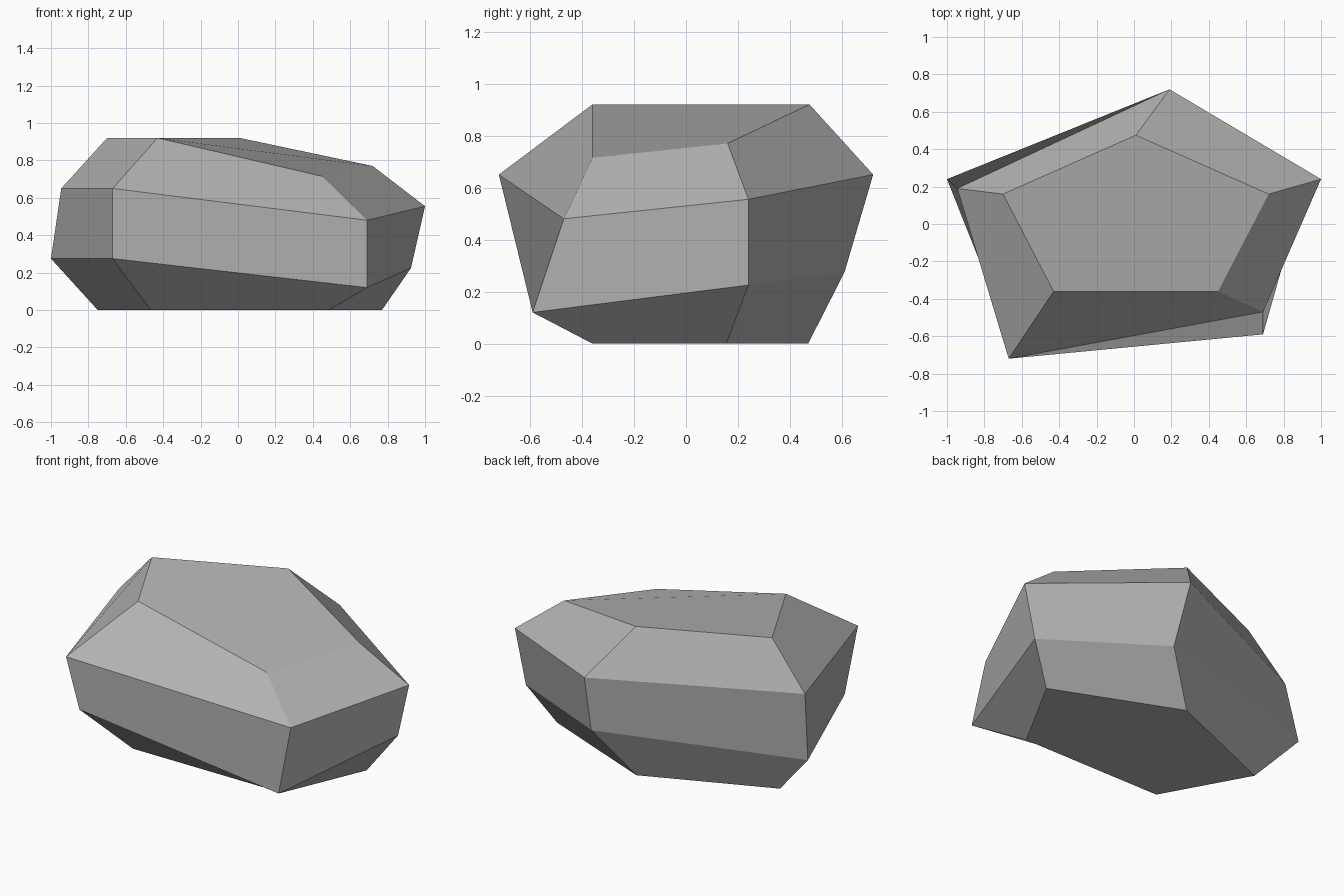
import bpy
import bmesh

old = bpy.data.objects.get("Cube")
if old:
    bpy.data.objects.remove(old, do_unlink=True)

# One flat stone colour
stone = bpy.data.materials.new("stone_grey")
stone.use_nodes = True
colour = (0.45, 0.45, 0.45, 1)
stone.diffuse_color = colour
stone.node_tree.nodes["Principled BSDF"].inputs["Base Color"].default_value = colour

# Five-sided cross-sections, bottom to top, each starting at the left-hand corner
# and running counter-clockwise: side, front, front, side, back
sections = [
    [(-.75, .155, 0), (-.465, -.36, 0), (.485, -.36, 0), (.77, .155, 0), (.01, .47, 0)],
    [(-1, .24, .275), (-.67, -.59, .275), (.69, -.59, .12), (.925, .24, .225), (.22, .61, .275)],
    [(-.945, .19, .65), (-.67, -.72, .65), (.69, -.47, .48), (1, .24, .555), (.19, .72, .65)],
    [(-.70, .16, .92), (-.43, -.36, .92), (.45, -.36, .715), (.72, .16, .77), (.01, .475, .92)],
]

bm = bmesh.new()
rings = [[bm.verts.new(p) for p in section] for section in sections]

# Caps
bm.faces.new(rings[0][::-1])
bm.faces.new(rings[-1])

# Faceted bands joining neighbouring sections
for low, high in zip(rings, rings[1:]):
    for i in range(5):
        j = (i + 1) % 5
        bm.faces.new((low[j], high[j], high[i], low[i]))

mesh = bpy.data.meshes.new("rock")
bm.to_mesh(mesh)
bm.free()
mesh.materials.append(stone)
rock = bpy.data.objects.new("rock", mesh)
bpy.context.collection.objects.link(rock)
